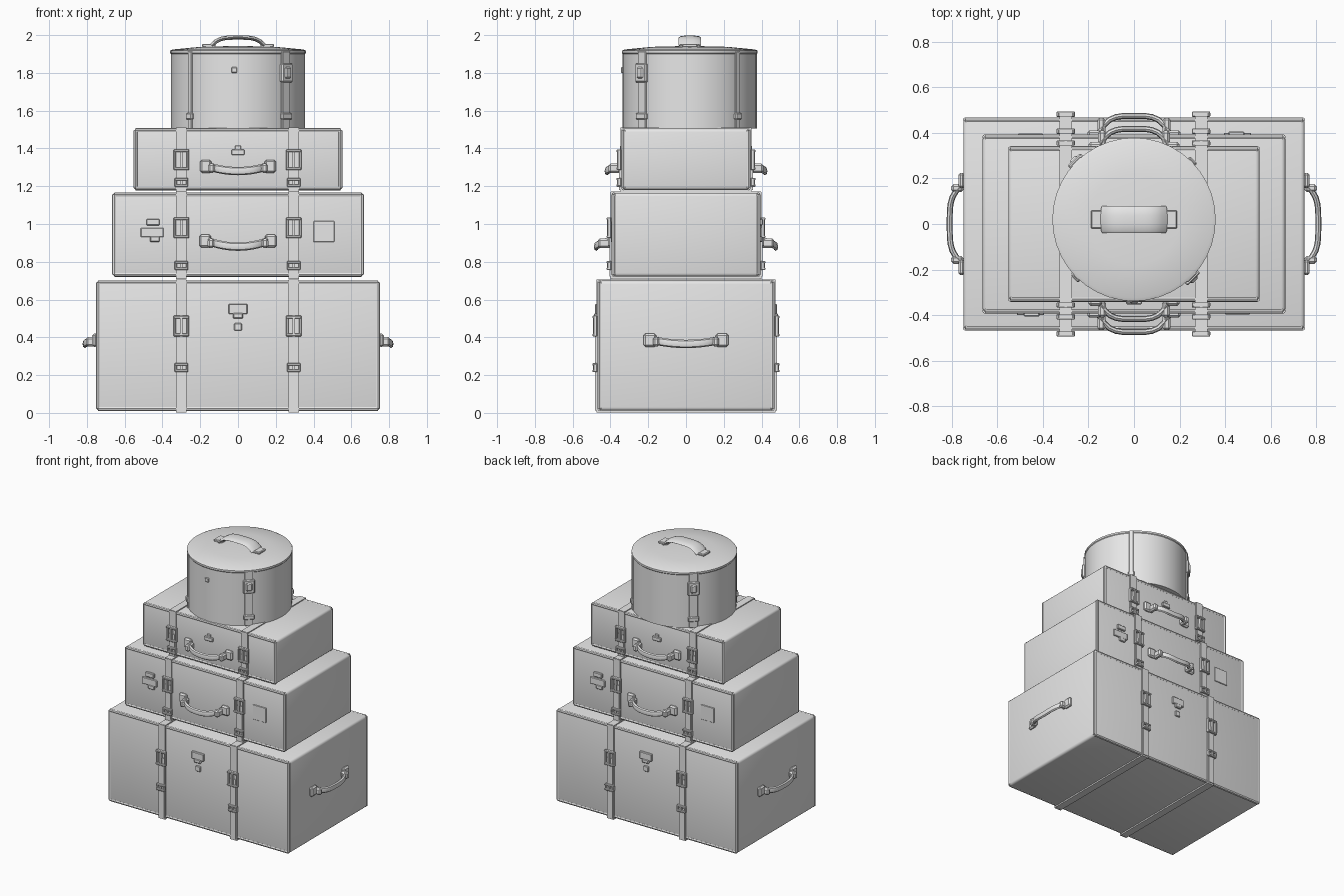
import bpy, bmesh, math
from mathutils import Vector, Matrix

cube = bpy.data.objects.get("Cube")
if cube:
    bpy.data.objects.remove(cube)

grey = bpy.data.materials.new("pale_grey")
grey.use_nodes = True
COLOUR = (0.8, 0.8, 0.8, 1)
grey.diffuse_color = COLOUR
grey.node_tree.nodes["Principled BSDF"].inputs["Base Color"].default_value = COLOUR


def finish(name, bm, matrix=Matrix()):
    """Turn a bmesh into a smooth object with sharp edges kept."""
    bm.transform(matrix)
    bmesh.ops.recalc_face_normals(bm, faces=bm.faces)
    mesh = bpy.data.meshes.new(name)
    bm.to_mesh(mesh)
    bm.free()
    mesh.materials.append(grey)
    obj = bpy.data.objects.new(name, mesh)
    bpy.context.collection.objects.link(obj)
    bpy.ops.object.select_all(action='DESELECT')
    obj.select_set(True)
    bpy.context.view_layer.objects.active = obj
    bpy.ops.object.shade_smooth_by_angle(angle=math.radians(35))
    return obj


def add_box(bm, centre, size, bevel=0.0, segments=1):
    made = bmesh.ops.create_cube(bm, size=1, matrix=Matrix.Translation(centre) @ Matrix.Diagonal((*size, 1)))
    if bevel:
        edges = {e for v in made["verts"] for e in v.link_edges}
        bmesh.ops.bevel(bm, geom=list(edges), offset=bevel, segments=segments, affect='EDGES', profile=0.5)


def sweep(bm, points, side, half_side, half_thick, closed=False, sides=8):
    """Sweep an oval along points; 'side' is the wide direction."""
    side = Vector(side)
    points = [Vector(p) for p in points]
    count = len(points)
    rings = []
    for i, p in enumerate(points):
        nxt = points[(i + 1) % count] if closed else points[min(i + 1, count - 1)]
        prev = points[i - 1] if closed or i else p
        normal = (nxt - prev).normalized().cross(side).normalized()
        rings.append([bm.verts.new(p + side * half_side * math.cos(math.tau * k / sides)
                                   + normal * half_thick * math.sin(math.tau * k / sides))
                      for k in range(sides)])
    for i in range(count if closed else count - 1):
        a, b = rings[i], rings[(i + 1) % count]
        for k in range(sides):
            bm.faces.new((a[k], a[(k + 1) % sides], b[(k + 1) % sides], b[k]))
    if not closed:
        bm.faces.new(rings[0])
        bm.faces.new(rings[-1])


def facing(angle, centre=(0, 0, 0)):
    """Place a front-facing part so it faces another way round."""
    return Matrix.Translation(centre) @ Matrix.Rotation(angle, 4, 'Z')


def case_handle(name, matrix, half, reach, sag):
    """Sagging grip that stands off the wall, with two end mounts."""
    bm = bmesh.new()
    path = []
    for i in range(13):
        t = i / 6 - 1
        path.append((half * 0.78 * t, -reach * (1 - abs(t) ** 4), -sag * (1 - t * t)))
    sweep(bm, path, (0, 0, 1), 0.022, 0.013)
    for s in (-1, 1):
        add_box(bm, (s * half * 0.85, -0.008, 0), (half * 0.3, 0.028, 0.07), 0.01)
        add_box(bm, (s * half * 0.7, -reach * 0.45, -sag * 0.4), (0.035, reach * 0.9, 0.05), 0.01)
    finish(name, bm, matrix)


def case(name, half_x, half_y, bottom, top, strap_bottom, buckles):
    """Rounded case with edge piping, two wrapped straps and buckles."""
    mid, height = (top + bottom) / 2, top - bottom
    bm = bmesh.new()
    add_box(bm, (0, 0, mid), (2 * half_x, 2 * half_y, height), 0.018, 3)
    finish(name + "_body", bm)

    # Raised piping around the front and back faces
    bm = bmesh.new()
    for s in (-1, 1):
        x, y = half_x - 0.01, s * (half_y - 0.008)
        for a, b in (((-x, bottom + 0.01), (x, bottom + 0.01)), ((x, bottom + 0.01), (x, top - 0.01)),
                     ((x, top - 0.01), (-x, top - 0.01)), ((-x, top - 0.01), (-x, bottom + 0.01))):
            side = (0, 1, 0)
            sweep(bm, [(a[0], y, a[1]), (b[0], y, b[1])], side, 0.012, 0.012)
    finish(name + "_edge_piping", bm)

    # Straps, tapered loops of leather and buckle frames
    straps, frames = bmesh.new(), bmesh.new()
    for x in (-0.3, 0.295):
        for s in (-1, 1):
            y = s * (half_y + 0.004)
            add_box(straps, (x, y, (strap_bottom + top) / 2), (0.055, 0.012, top - strap_bottom + 0.01))
            high = max(buckles)
            add_box(straps, (x, y + s * 0.005, (bottom + high) / 2), (0.045, 0.014, high - bottom))
            add_box(straps, (x, 0, top + 0.002 if s > 0 else strap_bottom + 0.001),
                    (0.055, 2 * half_y + 0.012, 0.01))
            for z in buckles:
                tall = 0.11 if z == high else 0.04
                wide = 0.08 if z == high else 0.07
                for e in (-1, 1):
                    add_box(frames, (x + e * wide * 0.43, y + s * 0.012, z), (0.012, 0.02, tall), 0.003)
                    add_box(frames, (x, y + s * 0.014, z + e * tall * 0.43), (wide, 0.024, 0.014), 0.003)
                add_box(frames, (x, y + s * 0.012, z), (0.012, 0.024, tall))
    finish(name + "_straps", straps)
    finish(name + "_buckles", frames)


def plates(name, matrix, boxes):
    """Small fittings given as x, z, width, height, thickness."""
    bm = bmesh.new()
    for x, z, w, h, d in boxes:
        add_box(bm, (x, -d / 2, z), (w, d, h), min(d, h) * 0.25)
    finish(name, bm, matrix)


# The three rectangular cases
case("trunk", 0.75, 0.465, 0.012, 0.70, 0.006, (0.24, 0.46))
case("suitcase", 0.665, 0.39, 0.722, 1.165, 0.715, (0.78, 0.98))
case("small_case", 0.552, 0.338, 1.18, 1.505, 1.175, (1.22, 1.34))

# Handles and fittings, repeated on opposite sides
for label, turn in (("front", 0), ("back", math.pi)):
    sign = 1 if turn else -1
    case_handle("suitcase_handle_" + label, facing(turn, (0, sign * 0.39, 0.91)), 0.205, 0.085, 0.03)
    case_handle("small_case_handle_" + label, facing(turn, (0, sign * 0.338, 1.305)), 0.2, 0.08, 0.025)
    plates("trunk_lock_" + label, facing(turn, (0, sign * 0.464, 0)),
           [(0, 0.55, 0.1, 0.055, 0.018), (0, 0.515, 0.055, 0.03, 0.022), (0, 0.455, 0.04, 0.04, 0.014)])
    plates("suitcase_clasp_" + label, facing(turn, (0, sign * 0.389, 0)),
           [(-0.455, 0.955, 0.12, 0.05, 0.012), (-0.45, 1.01, 0.07, 0.035, 0.018),
            (-0.44, 0.92, 0.05, 0.03, 0.015), (0.455, 0.96, 0.11, 0.11, 0.008)])
    plates("small_case_clasp_" + label, facing(turn, (0, sign * 0.337, 0)),
           [(0, 1.38, 0.07, 0.03, 0.016), (0, 1.40, 0.03, 0.03, 0.012)])
for label, turn, sign in (("left", math.pi / 2, 1), ("right", -math.pi / 2, -1)):
    case_handle("trunk_handle_" + label, facing(turn, (sign * 0.75, 0, 0.385)), 0.225, 0.06, 0.02)

# Round hat box turned from a profile, with a low domed lid
CENTRE = Vector((0, 0.02, 0))
RADIUS = 0.355
bm = bmesh.new()
profile = [(0, 1.505), (RADIUS, 1.505), (RADIUS, 1.90), (RADIUS + 0.004, 1.905),
           (RADIUS + 0.004, 1.918), (RADIUS - 0.01, 1.924), (0.2, 1.938), (0, 1.943)]
ring = [bm.verts.new((r, 0, z)) for r, z in profile]
edges = [bm.edges.new(pair) for pair in zip(ring, ring[1:])]
bmesh.ops.spin(bm, geom=ring + edges, cent=(0, 0, 0), axis=(0, 0, 1), angle=math.tau, steps=40)
bmesh.ops.remove_doubles(bm, verts=bm.verts, dist=0.0005)
finish("hat_box_body", bm, Matrix.Translation(CENTRE))

# Hat box straps: two broad with buckles, two narrow
for i in range(4):
    turn = math.pi / 4 + i * math.pi / 2
    broad = i % 2 == 0
    width = 0.06 if broad else 0.03
    spot = CENTRE + Matrix.Rotation(turn, 3, 'Z') @ Vector((0, -RADIUS + 0.006, 0))
    boxes = [(0, 1.71, width, 0.41, 0.014), (0, 1.57, width + 0.015, 0.035, 0.022)]
    if broad:
        boxes += [(0, 1.80, 0.08, 0.1, 0.024), (0, 1.80, 0.045, 0.06, 0.032)]
    plates(f"hat_box_strap_{i + 1}", facing(turn, spot), boxes)
plates("hat_box_latch", facing(0, (-0.02, CENTRE.y - RADIUS + 0.004, 0)),
       [(0, 1.815, 0.03, 0.03, 0.014)])

# Arched carrying handle on the lid
bm = bmesh.new()
arch = []
for i in range(13):
    t = i / 6 - 1
    arch.append((0.14 * t, 0, 1.945 + 0.042 * (1 - t ** 4)))
sweep(bm, arch, (0, 1, 0), 0.06, 0.012, sides=10)
for s in (-1, 1):
    add_box(bm, (s * 0.155, 0, 1.945), (0.07, 0.08, 0.018), 0.005)
finish("hat_box_handle", bm, Matrix.Translation(CENTRE))
